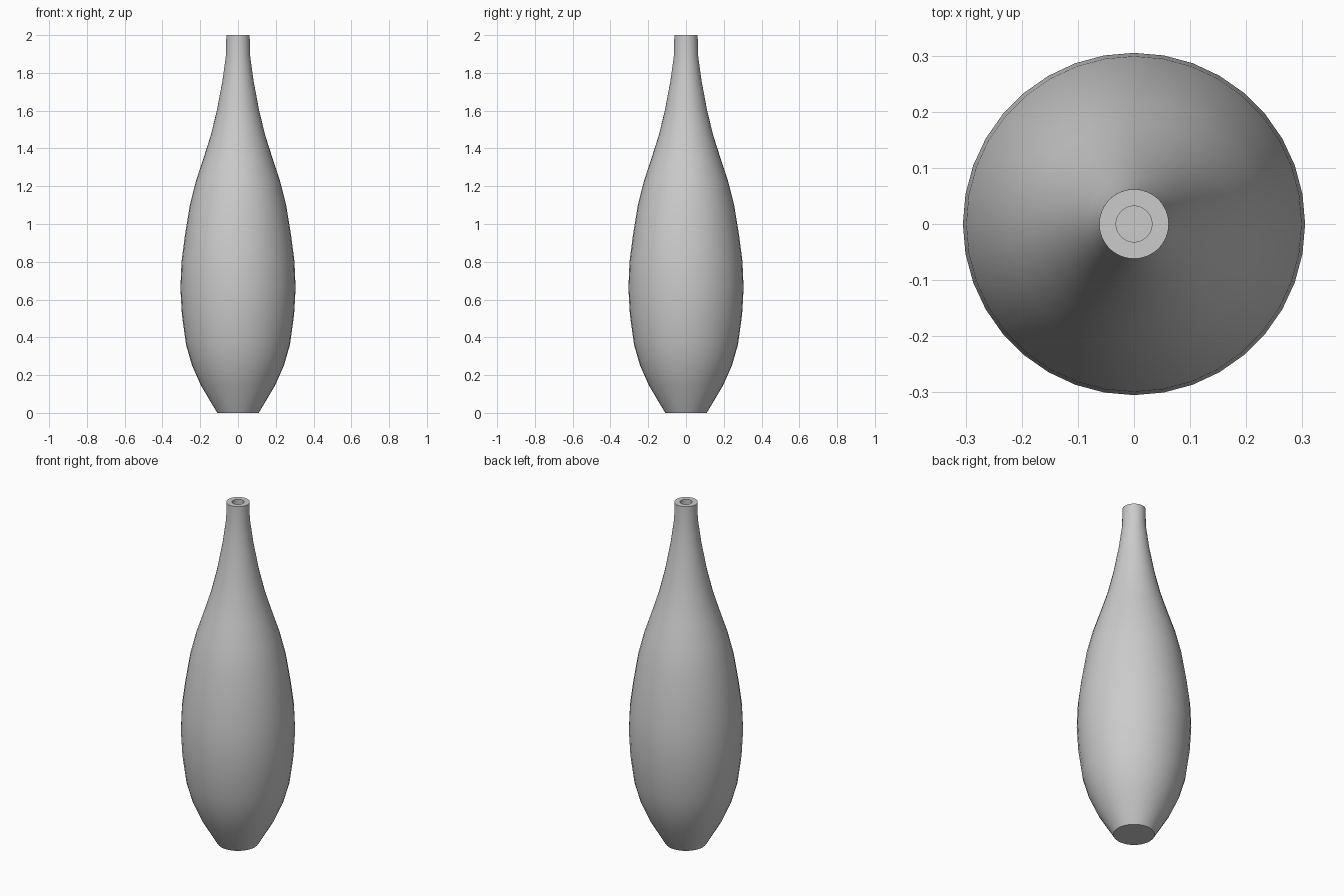
import bpy, bmesh, math

if "Cube" in bpy.data.objects:
    bpy.data.objects.remove(bpy.data.objects["Cube"])

SIDES = 36
WALL = 0.03

# Outer silhouette as (radius, height), foot to lip
outer = [(0.11, 0.0), (0.196, 0.145), (0.243, 0.25), (0.275, 0.36), (0.297, 0.52),
         (0.305, 0.66), (0.299, 0.80), (0.281, 0.94), (0.255, 1.10), (0.222, 1.23),
         (0.182, 1.35), (0.144, 1.47), (0.112, 1.60), (0.082, 1.76), (0.063, 1.90),
         (0.062, 2.0)]

# Inner wall runs back down from the lip to the raised floor
inner = [(r - WALL, max(z, WALL)) for r, z in reversed(outer)]


def lathe(name, profile, sides):
    bm = bmesh.new()
    rings = [[bm.verts.new((r * math.cos(2 * math.pi * i / sides),
                            r * math.sin(2 * math.pi * i / sides), z))
              for i in range(sides)] for r, z in profile]
    for a, b in zip(rings, rings[1:]):
        for i in range(sides):
            j = (i + 1) % sides
            bm.faces.new((a[i], a[j], b[j], b[i]))
    bm.faces.new(rings[0])
    bm.faces.new(rings[-1])
    bmesh.ops.recalc_face_normals(bm, faces=bm.faces)
    mesh = bpy.data.meshes.new(name)
    bm.to_mesh(mesh)
    bm.free()
    obj = bpy.data.objects.new(name, mesh)
    bpy.context.collection.objects.link(obj)
    return obj


# Hollow bottle vase, smooth with crisp foot and lip
vase = lathe("bottle_vase", outer + inner, SIDES)
bpy.context.view_layer.objects.active = vase
vase.select_set(True)
bpy.ops.object.shade_smooth_by_angle(angle=math.radians(35))
